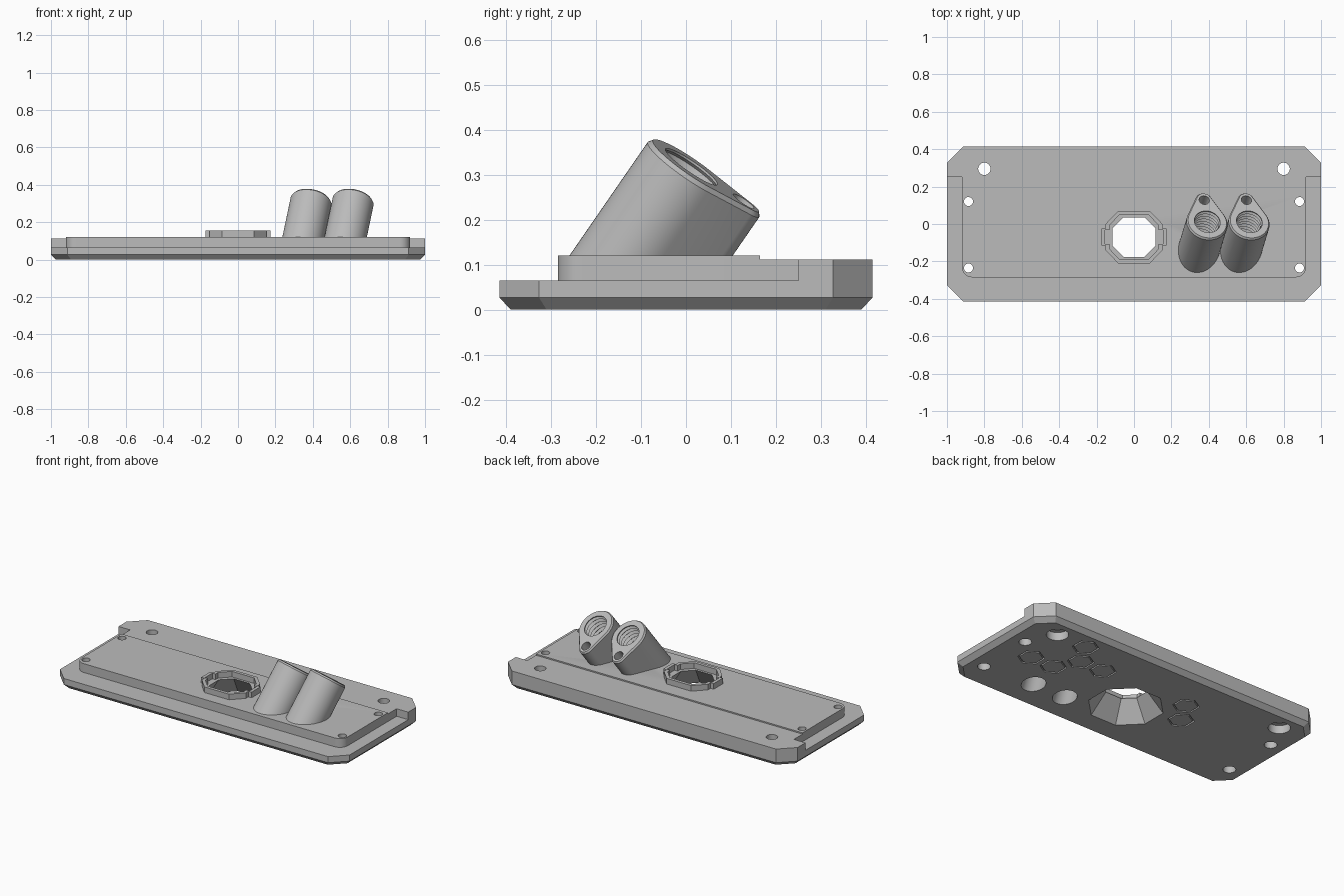
import bpy, bmesh, math
from mathutils import Vector, Matrix

if "Cube" in bpy.data.objects:
    bpy.data.objects.remove(bpy.data.objects["Cube"], do_unlink=True)

grey = bpy.data.materials.new("plain_grey")
grey.use_nodes = True
grey.diffuse_color = (0.5, 0.5, 0.5, 1)
grey.node_tree.nodes["Principled BSDF"].inputs["Base Color"].default_value = (0.5, 0.5, 0.5, 1)


def loft(name, rings, closed=False):
    """Skin a stack of rings; cap the ends, or join last to first."""
    bm = bmesh.new()
    loops = [[bm.verts.new(p) for p in ring] for ring in rings]
    n = len(loops[0])
    pairs = list(zip(loops, loops[1:]))
    if closed:
        pairs.append((loops[-1], loops[0]))
    else:
        bm.faces.new(loops[0])
        bm.faces.new(loops[-1])
    for a, b in pairs:
        for i in range(n):
            j = (i + 1) % n
            bm.faces.new((a[i], a[j], b[j], b[i]))
    bmesh.ops.recalc_face_normals(bm, faces=bm.faces)
    mesh = bpy.data.meshes.new(name)
    bm.to_mesh(mesh)
    bm.free()
    mesh.materials.append(grey)
    ob = bpy.data.objects.new(name, mesh)
    bpy.context.collection.objects.link(ob)
    return ob


def flat(points, z):
    return [Vector((x, y, z)) for x, y in points]


def prism(name, points, z0, z1):
    return loft(name, [flat(points, z0), flat(points, z1)])


def box(x0, x1, y0, y1, z0, z1):
    return prism("cutter", [(x0, y0), (x1, y0), (x1, y1), (x0, y1)], z0, z1)


def octagon(hx, hy, c, cy=0.0):
    quarter = [(hx, hy - c), (hx - c, hy)]
    pts = quarter + [(-x, y) for x, y in reversed(quarter)]
    return [(x, y + cy) for x, y in pts + [(-x, -y) for x, y in pts]]


def circle(r, n, offset=0.0):
    return [(r * math.cos(math.tau * (i + offset) / n),
             r * math.sin(math.tau * (i + offset) / n)) for i in range(n)]


def lathe(profile, n=40, place=Matrix(), offset=0.0, closed=False):
    rings = [[place @ p for p in flat(circle(r, n, offset), z)] for r, z in profile]
    return loft("cutter", rings, closed)


def boolean(ob, tools, op='DIFFERENCE'):
    for tool in tools:
        mod = ob.modifiers.new("cut", 'BOOLEAN')
        mod.operation, mod.solver, mod.object = op, 'EXACT', tool
        bpy.context.view_layer.objects.active = ob
        bpy.ops.object.modifier_apply(modifier=mod.name)


def discard(tools):
    for tool in tools:
        bpy.data.objects.remove(tool, do_unlink=True)


# Base plate with a chamfered underside, lowered along the front and ends
outline = octagon(1, 0.415, 0.088)
base = loft("base_plate", [flat(octagon(0.973, 0.39, 0.08), 0),
                           flat(outline, 0.027), flat(outline, 0.112)])
cuts = [box(-1.1, 1.1, -0.5, 0.1, 0.065, 0.2)]
cuts += [box(min(s * 0.92, s * 1.1), max(s * 0.92, s * 1.1), -0.5, 0.25, 0.065, 0.2)
         for s in (-1, 1)]
boolean(base, cuts)
discard(cuts)

# Raised deck with rounded front corners
rad = 0.055
corner = [(0.92 - rad + rad * math.sin(t), -0.285 + rad - rad * math.cos(t))
          for t in [math.pi / 2 * i / 10 for i in range(11)]]
half = corner + [(0.92, 0.165)]
deck = prism("deck", half + [(-x, y) for x, y in reversed(half)], 0.04, 0.12)
boolean(base, [deck], 'UNION')
discard([deck])

# Counterbored screw holes
cuts = []
holes = [(0.8, 0.295, 0.033, 0.062), (0.885, 0.12, 0.024, 0.036), (0.885, -0.235, 0.024, 0.036)]
for x, y, r, big in holes:
    for s in (-1, 1):
        cuts.append(lathe([(big, -0.02), (big, 0.05), (r, 0.05), (r, 0.2)],
                          place=Matrix.Translation((s * x, y, 0))))

# Flared eight-sided opening
cuts.append(loft("cutter", [flat(octagon(0.218, 0.208, 0.125, -0.07), -0.02),
                            flat(octagon(0.115, 0.105, 0.06, -0.07), 0.121)]))

# Engraved hexagon outlines underneath
hexes = [(0.75, 0.01), (0.59, 0.01), (0.51, 0.15), (0.35, 0.15),
         (0.59, 0.288), (-0.25, 0.15), (-0.33, 0.01)]
for x, y in hexes:
    cuts.append(lathe([(0.066, -0.01), (0.076, -0.01), (0.076, 0.01), (0.066, 0.01)], 6,
                      Matrix.Translation((x, y, 0)), 0.5, True))
boolean(base, cuts)
discard(cuts)


# Rim around the opening, with a tab on each side
def rim_shape(inset):
    tab_x, tab_y = 0.174 - inset, 0.045 - inset * 0.4
    hx, hy = 0.152 - inset, 0.14 - inset
    quarter = [(tab_x, tab_y), (hx, tab_y), (hx, 0.07 - inset * 0.4), (0.085 - inset * 0.4, hy)]
    pts = quarter + [(-x, y) for x, y in reversed(quarter)]
    return [(x, y - 0.07) for x, y in pts + [(-x, -y) for x, y in pts]]


rim = loft("opening_rim", [flat(rim_shape(i), z) for i, z in
                           ((0, 0.115), (0, 0.155), (0.02, 0.155), (0.02, 0.115))], True)


# Angled threaded tubes with a drop-shaped section
axis = Vector((0.21, 0.69, 1)).normalized()
back = Vector((0, 1, 0))
back = (back - axis * back.dot(axis)).normalized()
side = back.cross(axis)
lobe = 0.144


def drop(r, small):
    """Outline around a large circle and a small one further back."""
    a = math.acos((r - small) / lobe)
    arc1 = [a + (math.tau - 2 * a) * i / 40 for i in range(41)]
    arc2 = [-a + 2 * a * i / 14 for i in range(15)]
    return ([(r * math.sin(t), r * math.cos(t)) for t in arc1]
            + [(small * math.sin(t), lobe + small * math.cos(t)) for t in arc2])


for name, x in (("inner_tube", 0.392), ("outer_tube", 0.617)):
    top = Vector((x, 0.012, 0.318))
    place = Matrix.Translation(top) @ Matrix((side, back, axis)).transposed().to_4x4()
    full = [place @ p for p in flat(drop(0.111, 0.045), -0.01)]
    lip = [place @ p for p in flat(drop(0.104, 0.038), 0)]
    foot = [p + axis * ((0.1 - p.z) / axis.z) for p in full]
    tube = loft(name, [foot, full, lip])
    # Threaded bore running right through, and a short blind hole in the lobe
    thread = [(0.078 if i % 2 else 0.066, -0.012 * i) for i in range(1, 22)]
    bore = lathe([(0.07, 0.05), (0.07, -0.005)] + thread + [(0.066, -0.27), (0.066, -0.56)],
                 40, place)
    pin = lathe([(0.028, -0.1), (0.028, 0.05)], 24, place @ Matrix.Translation((0, lobe - 0.004, 0)))
    boolean(tube, [bore, pin])
    boolean(base, [bore])
    discard([bore, pin])
    tube.select_set(True)

# Smooth shading with sharp edges kept
for ob in bpy.context.collection.objects:
    if ob.type == 'MESH':
        bpy.ops.object.select_all(action='DESELECT')
        ob.select_set(True)
        bpy.context.view_layer.objects.active = ob
        bpy.ops.object.shade_smooth_by_angle(angle=math.radians(30))
